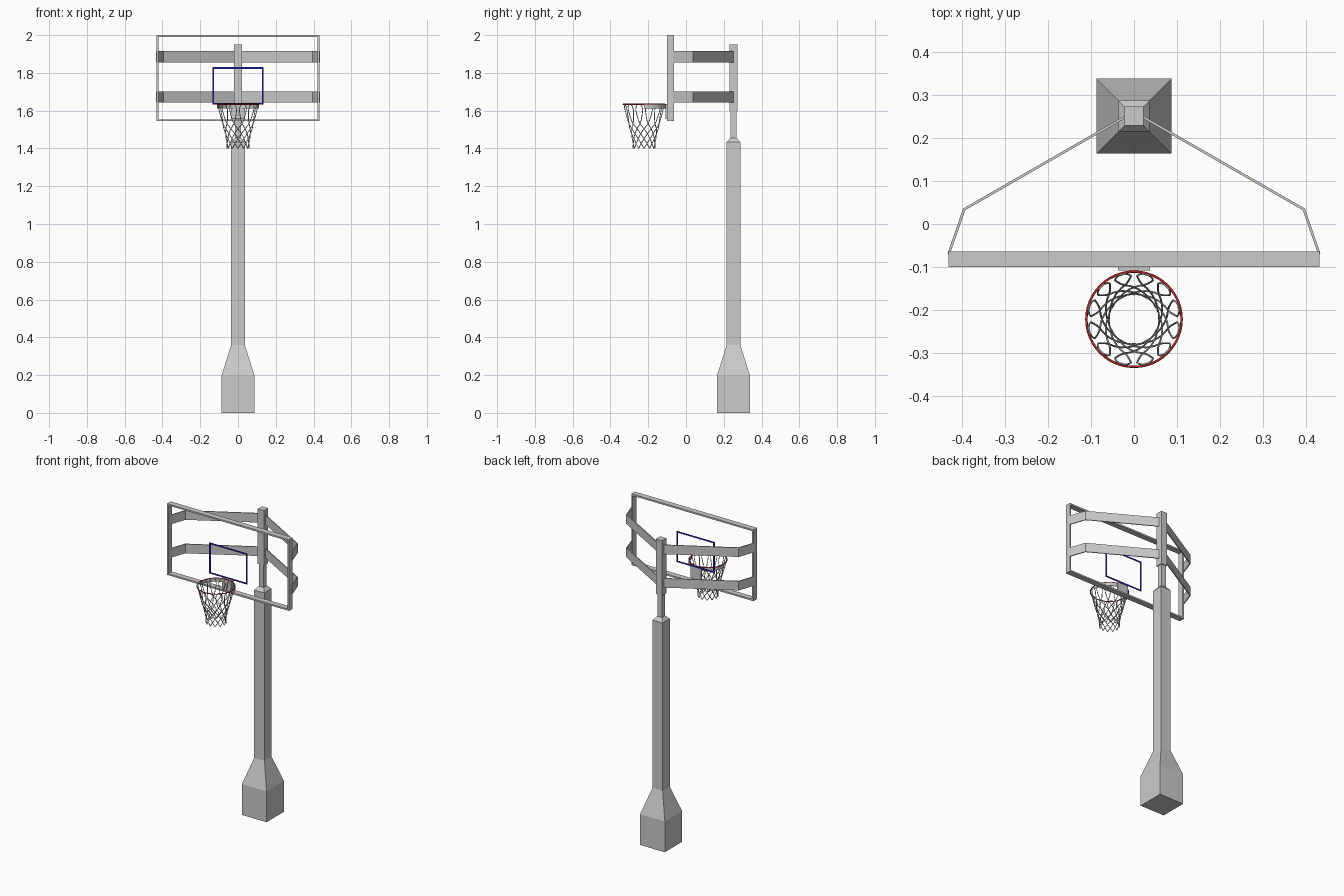
import bpy, bmesh
from math import sin, cos, pi, radians

if "Cube" in bpy.data.objects:
    bpy.data.objects.remove(bpy.data.objects["Cube"])

POLE_Y, RIM_Y, RIM_Z, RIM_R = 0.2515, -0.222, 1.634, 0.111


def material(name, rgb):
    m = bpy.data.materials.new(name)
    m.diffuse_color = (*rgb, 1)
    m.use_nodes = True
    m.node_tree.nodes["Principled BSDF"].inputs["Base Color"].default_value = m.diffuse_color
    return m


def make(name, bm, mat=None):
    bmesh.ops.recalc_face_normals(bm, faces=bm.faces)
    me = bpy.data.meshes.new(name)
    bm.to_mesh(me)
    bm.free()
    ob = bpy.data.objects.new(name, me)
    bpy.context.collection.objects.link(ob)
    if mat:
        me.materials.append(mat)
    return ob


def square_loft(name, rings):
    """Stack of square sections given as (z, half width)."""
    bm = bmesh.new()
    loops = [[bm.verts.new((sx * h, POLE_Y + sy * h, z))
              for sx, sy in ((-1, -1), (1, -1), (1, 1), (-1, 1))] for z, h in rings]
    for a, b in zip(loops, loops[1:]):
        for i in range(4):
            bm.faces.new((a[i], a[(i + 1) % 4], b[(i + 1) % 4], b[i]))
    bm.faces.new(loops[0])
    bm.faces.new(loops[-1])
    return make(name, bm)


def rect_frame(name, hx, z0, z1, y0, y1, t, mat=None):
    """Rectangular ring facing the front, bar thickness t."""
    bm = bmesh.new()
    loops = []
    for inset, y in ((0, y0), (0, y1), (t, y1), (t, y0)):
        a, b, c = hx - inset, z0 + inset, z1 - inset
        loops.append([bm.verts.new((x, y, z)) for x, z in ((-a, b), (a, b), (a, c), (-a, c))])
    for k in range(4):
        p, q = loops[k], loops[(k + 1) % 4]
        for i in range(4):
            bm.faces.new((p[i], p[(i + 1) % 4], q[(i + 1) % 4], q[i]))
    return make(name, bm, mat)


def strip(name, path, z0, z1, t):
    """Upright band along a plan path, thickened by t."""
    bm = bmesh.new()
    cols = [(bm.verts.new((x, y, z0)), bm.verts.new((x, y, z1))) for x, y in path]
    for a, b in zip(cols, cols[1:]):
        bm.faces.new((a[0], b[0], b[1], a[1]))
    ob = make(name, bm)
    mod = ob.modifiers.new("thickness", 'SOLIDIFY')
    mod.thickness, mod.offset, mod.use_even_offset = t, 0, True
    return ob


def tubes(name, paths, radius, cyclic=False, res=0, mat=None):
    """Round cords along point lists, turned into one mesh."""
    cu = bpy.data.curves.new(name, 'CURVE')
    cu.dimensions, cu.bevel_depth, cu.bevel_resolution = '3D', radius, res
    for pts in paths:
        s = cu.splines.new('POLY')
        s.points.add(len(pts) - 1)
        for p, co in zip(s.points, pts):
            p.co = (*co, 1)
        s.use_cyclic_u = cyclic
    if mat:
        cu.materials.append(mat)
    ob = bpy.data.objects.new(name, cu)
    bpy.context.collection.objects.link(ob)
    bpy.ops.object.select_all(action='DESELECT')
    ob.select_set(True)
    bpy.context.view_layer.objects.active = ob
    bpy.ops.object.convert(target='MESH')
    bpy.ops.object.shade_smooth_by_angle(angle=radians(50))
    return ob


red = material("rim_red", (0.55, 0.02, 0.02))
blue = material("target_blue", (0.02, 0.02, 0.45))

# Weighted base with the main pole, and the thinner posts above
square_loft("base_and_pole", [(0, 0.0875), (0.197, 0.0875), (0.36, 0.036),
                              (1.433, 0.036), (1.455, 0.017)])
square_loft("inner_post", [(1.45, 0.016), (1.61, 0.016)])
square_loft("upper_post", [(1.598, 0.022), (1.95, 0.022)])

# Open backboard frame and target square
rect_frame("backboard_frame", 0.432, 1.544, 2.0, -0.1, -0.064, 0.01)
rect_frame("target_square", 0.135, 1.632, 1.83, -0.098, -0.095, 0.009, blue)

# Bent straps from post to frame
for side, sx in (("left", -1), ("right", 1)):
    for level, z0 in (("lower", 1.642), ("upper", 1.856)):
        strip(f"{level}_{side}_strap",
              [(sx * 0.02, 0.25), (sx * 0.396, 0.034), (sx * 0.432, -0.07)],
              z0, z0 + 0.059, 0.006)

# Rim, its mounting plate and the curved support under its back half
ring = [i * 2 * pi / 48 for i in range(48)]
tubes("rim", [[(RIM_R * cos(a), RIM_Y + RIM_R * sin(a), RIM_Z) for a in ring]],
      0.0028, True, 2, red)
rect = bmesh.new()
bmesh.ops.create_cube(rect, size=1)
for v in rect.verts:
    v.co = (v.co.x * 0.074, -0.1035 + v.co.y * 0.009, 1.596 + v.co.z * 0.08)
make("rim_plate", rect)
strip("rim_support", [(RIM_R * cos(i * pi / 24), RIM_Y + RIM_R * sin(i * pi / 24))
                      for i in range(25)], 1.612, 1.632, 0.003)

# Net: teardrop loops hung on the rim, then crossing diagonal cords
PROFILE = [(1.40, 0.058), (1.44, 0.060), (1.48, 0.068), (1.53, 0.082), (1.58, 0.095), (1.636, 0.108)]


def net_point(angle, z):
    for (za, ra), (zb, rb) in zip(PROFILE, PROFILE[1:]):
        if z <= zb:
            r = ra + (rb - ra) * (z - za) / (zb - za)
            break
    return (r * cos(angle), RIM_Y + r * sin(angle), z)


N, ROWS, Z_NODE, Z_END = 12, 5, 1.53, 1.40
cords = []
loop_shape = [(0, 1.53), (5, 1.55), (9, 1.58), (11, 1.605), (9, 1.622), (4, 1.636)]
for k in range(N):
    base = 2 * pi * (k + 0.5) / N
    half = [(radians(d), z) for d, z in loop_shape]
    cords.append([net_point(base + d, z) for d, z in half]
                 + [net_point(base - d, z) for d, z in reversed(half)])
    for s in (-1, 1):
        cords.append([net_point(base + s * i * pi / N / 2, Z_NODE - (Z_NODE - Z_END) * i / (2 * ROWS))
                      for i in range(2 * ROWS + 1)])
tubes("net", cords, 0.0022, False, 1)
